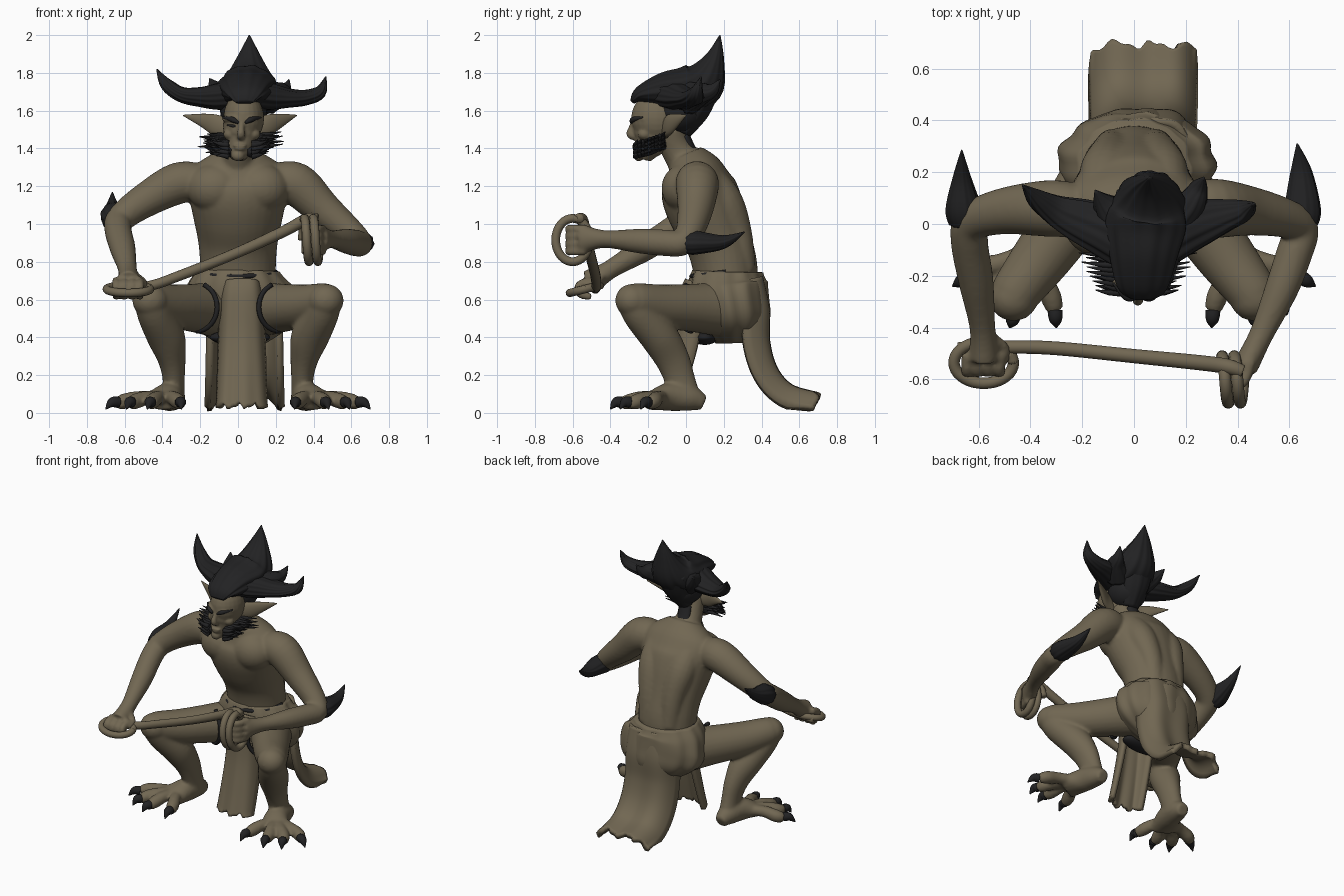
import bpy, bmesh, math, random
from mathutils import Vector, Matrix

random.seed(4)
X, Y, Z = (1, 0, 0), (0, 1, 0), (0, 0, 1)

def material(name, rgb):
    m = bpy.data.materials.new(name)
    m.diffuse_color = (*rgb, 1)
    return m

SKIN = material("olive skin", (0.165, 0.135, 0.085))
BLACK = material("black hair", (0.016, 0.016, 0.017))

def spline(pts, k):
    """Catmull-Rom interpolation of tuples of any length."""
    out = []
    for i in range(len(pts) - 1):
        p0, p1, p2 = pts[max(i - 1, 0)], pts[i], pts[i + 1]
        p3 = pts[min(i + 2, len(pts) - 1)]
        for j in range(k):
            t = j / k
            out.append([0.5 * (2*b + (c - a)*t + (2*a - 5*b + 4*c - d)*t*t
                               + (3*b - a - 3*c + d)*t**3)
                        for a, b, c, d in zip(p0, p1, p2, p3)])
    return out + [list(pts[-1])]

def loft(bm, pts, ref=X, n=18, flute=0.0, k=5):
    """Tube along (x, y, z, radius[, second radius]); ref is the first radius axis."""
    path = spline([p if len(p) == 5 else p + p[-1:] for p in pts], k)
    c = [Vector(p[:3]) for p in path]
    ref, last, first = Vector(ref), None, None
    for i, p in enumerate(path):
        t = (c[min(i + 1, len(c) - 1)] - c[max(i - 1, 0)]).normalized()
        u = (ref - t * ref.dot(t)).normalized()
        v = t.cross(u)
        ring = []
        for j in range(n):
            a = 2 * math.pi * j / n
            f = 1 + flute * (math.sin(8 * a) + math.sin(13 * a + 1))
            ring.append(bm.verts.new(c[i] + u * math.cos(a) * max(p[3], .002) * f
                                     + v * math.sin(a) * max(p[4], .002) * f))
        if last:
            for j in range(n):
                bm.faces.new((last[j], last[(j + 1) % n], ring[(j + 1) % n], ring[j]))
        else:
            first = ring
        last = ring
    bm.faces.new(first[::-1])
    bm.faces.new(last)

def ball(bm, centre, radii):
    bmesh.ops.create_uvsphere(bm, u_segments=24, v_segments=14, radius=1,
        matrix=Matrix.Translation(centre) @ Matrix.Diagonal((*radii, 1)))

def finish(name, bm, mat, voxel=0, smooth=0):
    bmesh.ops.recalc_face_normals(bm, faces=bm.faces)
    for f in bm.faces:
        f.smooth = True
    me = bpy.data.meshes.new(name)
    bm.to_mesh(me)
    bm.free()
    me.materials.append(mat)
    ob = bpy.data.objects.new(name, me)
    bpy.context.collection.objects.link(ob)
    if voxel:
        r = ob.modifiers.new("merge", 'REMESH')
        r.mode, r.voxel_size, r.use_smooth_shade = 'VOXEL', voxel, True
    if smooth:
        s = ob.modifiers.new("soften", 'SMOOTH')
        s.factor, s.iterations = 0.5, smooth
    return ob

# Body: torso, arms, legs and feet fused into one skin
body = bmesh.new()
loft(body, [(0, .22, .55, .2, .15), (0, .21, .75, .2, .17), (0, .175, .9, .21, .175),
            (0, .115, 1.05, .24, .2), (0, .065, 1.18, .265, .2), (0, .04, 1.28, .255, .155),
            (0, .0, 1.37, .12, .09)], n=32)
loft(body, [(0, .05, 1.26, .12), (0, -.04, 1.38, .085), (.02, -.1, 1.5, .085)])
for s in (-1, 1):
    ball(body, (s * .12, -.005, 1.19), (.15, .125, .13))                   # chest
    loft(body, [(s*.08, .3, .75, .07), (s*.09, .27, .95, .08), (s*.11, .2, 1.12, .1),
                (s*.12, .1, 1.25, .09)])                                   # back muscle
    loft(body, [(s*.12, .2, .55, .15), (s*.22, .06, .555, .13), (s*.35, -.12, .565, .115),
                (s*.44, -.24, .587, .1), (s*.47, -.285, .595, .092)], n=24) # thigh
    ball(body, (s*.465, -.285, .595), (.095, .09, .088))                   # knee
    loft(body, [(s*.465, -.285, .6, .085), (s*.44, -.24, .52, .092), (s*.38, -.14, .4, .1),
                (s*.35, -.07, .28, .073, .09), (s*.34, -.03, .17, .058, .08),
                (s*.34, 0, .07, .06, .08)], n=24)                          # shin
    loft(body, [(s*.34, .095, .05, .04), (s*.345, .03, .075, .065), (s*.37, -.09, .085, .08, .075),
                (s*.42, -.19, .06, .1, .045)])                             # foot
loft(body, [(-.2, .05, 1.22, .1), (-.32, .06, 1.215, .11), (-.5, .05, 1.12, .09),
            (-.62, .01, 1.03, .075), (-.635, -.07, .97, .072), (-.61, -.22, .87, .068),
            (-.585, -.4, .76, .05), (-.58, -.51, .69, .07, .06)], ref=Z, n=24)
loft(body, [(.2, .05, 1.22, .1), (.31, .06, 1.21, .115), (.45, .05, 1.08, .095),
            (.59, .02, .96, .075), (.645, -.02, .9, .068), (.62, -.11, .9, .07),
            (.57, -.25, .91, .065), (.49, -.43, .92, .047), (.43, -.55, .92, .08, .05)], ref=Z, n=24)

# Toes, with the claws collected separately
claws = bmesh.new()
for s in (-1, 1):
    for ex, ey, tx, ty in ((.305, -.335, .3, -.4), (.46, -.345, .48, -.4),
                           (.565, -.3, .59, -.35), (.635, -.2, .7, -.24)):
        mx, my = (.39 + ex) / 2, (-.1 + ey) / 2
        loft(body, [(s*.39, -.1, .08, .035), (s*mx, my, .08, .038),
                    (s*(ex*.85 + .06), ey*.85, .062, .042), (s*ex, ey, .05, .032)], ref=Z, n=12)
        loft(claws, [(s*ex, ey, .056, .03), (s*(ex + tx)/2, (ey + ty)/2, .055, .026),
                     (s*tx, ty, .02, .003)], ref=Z, n=10)
finish("toe_claws", claws, BLACK)

# Fingers curled round the rope
for i in range(4):
    x = -.645 + i * .042
    loft(body, [(x, -.5, .7, .024), (x, -.565, .675, .024), (x, -.56, .63, .023),
                (x, -.5, .615, .02)], n=10)
    z = .855 + i * .04
    loft(body, [(.45, -.53, z, .022), (.42, -.61, z, .023), (.365, -.61, z, .023),
                (.35, -.55, z, .02)], ref=Z, n=10)
loft(body, [(-.54, -.45, .72, .025), (-.5, -.48, .69, .022), (-.5, -.53, .67, .018)], n=10)
finish("body", body, SKIN, .011, 5)

# Head: skull, jaw, brow, nose, cheeks, lips
head = bmesh.new()
ball(head, (.03, -.155, 1.56), (.108, .135, .14))
loft(head, [(.02, -.17, 1.53, .1, .11), (.015, -.18, 1.45, .09, .1), (.005, -.21, 1.385, .062, .065),
            (0, -.225, 1.345, .04, .04)], n=24)
ball(head, (.0, -.25, 1.362), (.035, .028, .03))
loft(head, [(.02, -.275, 1.545, .015), (.017, -.288, 1.51, .016), (.015, -.294, 1.475, .022),
            (.015, -.265, 1.46, .02)], n=12)
ball(head, (.01, -.268, 1.415), (.036, .018, .009))
ball(head, (.01, -.266, 1.398), (.032, .018, .009))
for s in (-1, 1):
    loft(head, [(.02, -.275, 1.545, .016), (.02 + s*.05, -.265, 1.56, .018),
                (.02 + s*.095, -.215, 1.555, .015)], ref=Z, n=10)
    ball(head, (.02 + s*.062, -.22, 1.475), (.036, .036, .03))
    ball(head, (.02 + s*.046, -.252, 1.517), (.018, .014, .01))
finish("head", head, SKIN, .007, 3)

# Ears, brows and whiskers
ears, brows, beard = bmesh.new(), bmesh.new(), bmesh.new()
for s in (-1, 1):
    loft(ears, [(.02 + s*.07, -.11, 1.5, .05, .025), (.02 + s*.14, -.09, 1.525, .055, .022),
                (.02 + s*.21, -.05, 1.55, .035, .016), (.01 + s*.3, 0, 1.575, .003)], ref=Z)
    loft(brows, [(.02 + s*.018, -.29, 1.535, .006), (.02 + s*.05, -.28, 1.553, .015),
                 (.02 + s*.1, -.228, 1.565, .005)], ref=Z, n=8)
    loft(brows, [(.02 + s*.02, -.268, 1.518, .004), (.02 + s*.046, -.264, 1.519, .008),
                 (.02 + s*.078, -.243, 1.524, .003)], ref=Z, n=8)
    loft(beard, [(.008 + s*.055, -.25, 1.375, .025, .022), (.012 + s*.082, -.19, 1.4, .035, .03),
                 (.015 + s*.09, -.12, 1.44, .035, .025)], ref=Z, n=10)
    for i in range(9):
        for j in range(4):
            y, z = -.265 + i * .018, 1.358 + j * .02 + i * .006
            r = random.uniform(.65, 1.15) * (.6 + .05 * i)
            loft(beard, [(.012 + s*.06, y, z, .017), (.012 + s*(.06 + .07*r), y, z + .006, .012),
                         (.012 + s*(.06 + .15*r), y + .01, z + random.uniform(0, .03), .002)],
                 ref=Z, n=6, k=2)
finish("ears", ears, SKIN)
finish("brows", brows, BLACK)
finish("whiskers", beard, BLACK)

# Hair: swept crest, two curved side horns, small tufts and nape
hair = bmesh.new()
loft(hair, [(.035, -.285, 1.645, .05, .012), (.035, -.24, 1.685, .1, .045), (.04, -.12, 1.705, .135, .095),
            (.05, 0, 1.71, .16, .12), (.06, .09, 1.75, .135, .12), (.06, .15, 1.87, .07, .055),
            (.06, .18, 2.0, .003)], n=72, flute=.022)
loft(hair, [(.02, -.1, 1.69, .1, .075), (-.1, -.03, 1.675, .1, .07), (-.2, .01, 1.672, .085, .052),
            (-.3, .05, 1.685, .06, .04), (-.38, .1, 1.74, .036, .033), (-.43, .15, 1.82, .003)],
     ref=Y, n=72, flute=.03)
loft(hair, [(.06, -.1, 1.69, .1, .075), (.17, -.03, 1.675, .1, .07), (.27, .01, 1.667, .085, .05),
            (.36, .035, 1.67, .06, .04), (.435, .055, 1.7, .036, .033), (.465, .08, 1.78, .003)],
     ref=Y, n=72, flute=.03)
loft(hair, [(-.05, .02, 1.68, .09), (-.11, .07, 1.71, .05), (-.15, .13, 1.77, .003)], n=40, flute=.03)
loft(hair, [(.15, .01, 1.67, .09), (.22, .08, 1.69, .06), (.25, .14, 1.71, .035),
            (.27, .18, 1.765, .003)], n=40, flute=.03)
ball(hair, (.03, -.03, 1.6), (.125, .135, .12))
loft(hair, [(.05, .1, 1.74, .12, .085), (.035, .04, 1.61, .1, .085), (.02, -.02, 1.49, .06, .05)],
     n=40, flute=.02)
loft(hair, [(.01, -.01, 1.47, .045, .03), (0, .03, 1.4, .045, .022), (0, .07, 1.36, .03, .02)], n=24)
finish("hair", hair, BLACK)

# Elbow spikes
spikes = bmesh.new()
loft(spikes, [(-.65, .015, 1.02, .065), (-.66, .07, 1.045, .067), (-.665, .18, 1.09, .035),
              (-.665, .285, 1.168, .003)], n=48, flute=.025)
loft(spikes, [(.64, .015, .9, .068, .06), (.65, .06, .9, .07, .06), (.645, .2, .905, .042, .035),
              (.63, .31, .958, .003)], n=48, flute=.025)
finish("elbow_spikes", spikes, BLACK)

# Loincloth wrap round the hips, with dark trims at waist and legs
wrap = bmesh.new()
loft(wrap, [(.0, .22, .75, .215, .185), (.0, .22, .67, .275, .21), (.01, .24, .57, .305, .2),
            (.015, .255, .47, .27, .185), (.015, .26, .37, .13, .1)], n=72, flute=.018)
finish("hip_wrap", wrap, SKIN)
trim = bmesh.new()
ring = [2 * math.pi * i / 16 for i in range(17)]
loft(trim, [(.2*math.cos(a), .21 + .18*math.sin(a), .745 + .022*math.sin(a), .013)
            for a in ring[8:]], ref=Z, n=8, k=2)
for s in (-1, 1):
    loft(trim, [(s*(.22 + .11*math.cos(a)), .03 + .075*math.cos(a), .56 + .128*math.sin(a), .013)
                for a in ring[5:13]], ref=(s*.56, -.83, 0), n=8, k=2)
ball(trim, (.01, .1, .4), (.16, .07, .04))
finish("dark_trim", trim, BLACK)

def flap(name, prof, cx, w0, w1, curl, thick):
    """Hanging cloth swept down a (y, z) profile with folds and a ragged hem."""
    bm, nx, path = bmesh.new(), 28, spline(prof, 6)
    rows = []
    for i, (y, z) in enumerate(path):
        a, b = path[max(i - 1, 0)], path[min(i + 1, len(path) - 1)]
        d = Vector((b[0] - a[0], b[1] - a[1])).normalized()
        f = i / (len(path) - 1)
        row = []
        for j in range(nx + 1):
            u = 2 * j / nx - 1
            off = curl * (1 - .4 * f) * u**6 + .01 * f * math.sin(6 * u + 1)
            rag = (.014 * math.sin(9 * u) + .008 * math.sin(19 * u)) * f**8
            row.append(bm.verts.new((cx + u * (w0 + (w1 - w0) * f), y + d.y * off + d.x * rag,
                                     max(z - d.x * off + d.y * rag, .025))))
        rows.append(row)
    for r, q in zip(rows, rows[1:]):
        for j in range(nx):
            bm.faces.new((r[j], r[j + 1], q[j + 1], q[j]))
    m = finish(name, bm, SKIN).modifiers.new("thickness", 'SOLIDIFY')
    m.thickness, m.offset = thick, 0

flap("back_flap", [(.39, .72), (.425, .55), (.425, .38), (.465, .23), (.55, .13), (.69, .085)],
     .035, .18, .2, .14, .035)
flap("front_flap", [(.01, .705), (-.02, .62), (-.04, .4), (-.08, .2), (-.12, .035)],
     .02, .1, .125, -.14, .03)

# Rope: taut length between the hands and a coil at each end
rope = bmesh.new()
loft(rope, [(-.68, -.48, .655, .024), (-.48, -.475, .67, .026), (-.3, -.48, .73, .027),
            (0, -.51, .85, .028), (.25, -.535, .965, .03), (.36, -.55, 1.025, .03),
            (.42, -.57, 1.03, .026)], ref=Z, n=14)
turn = [2 * math.pi * i / 12 for i in range(25)]
loft(rope, [(.34 + .0075*a, -.6 + .09*math.cos(a), .915 + .115*math.sin(a), .023) for a in turn], n=12, k=3)
loft(rope, [(-.58 + .115*math.cos(a), -.535 + .08*math.sin(a), .655 + .02*math.sin(a), .022)
            for a in turn[:14]], ref=Z, n=12, k=3)
finish("rope", rope, SKIN)
